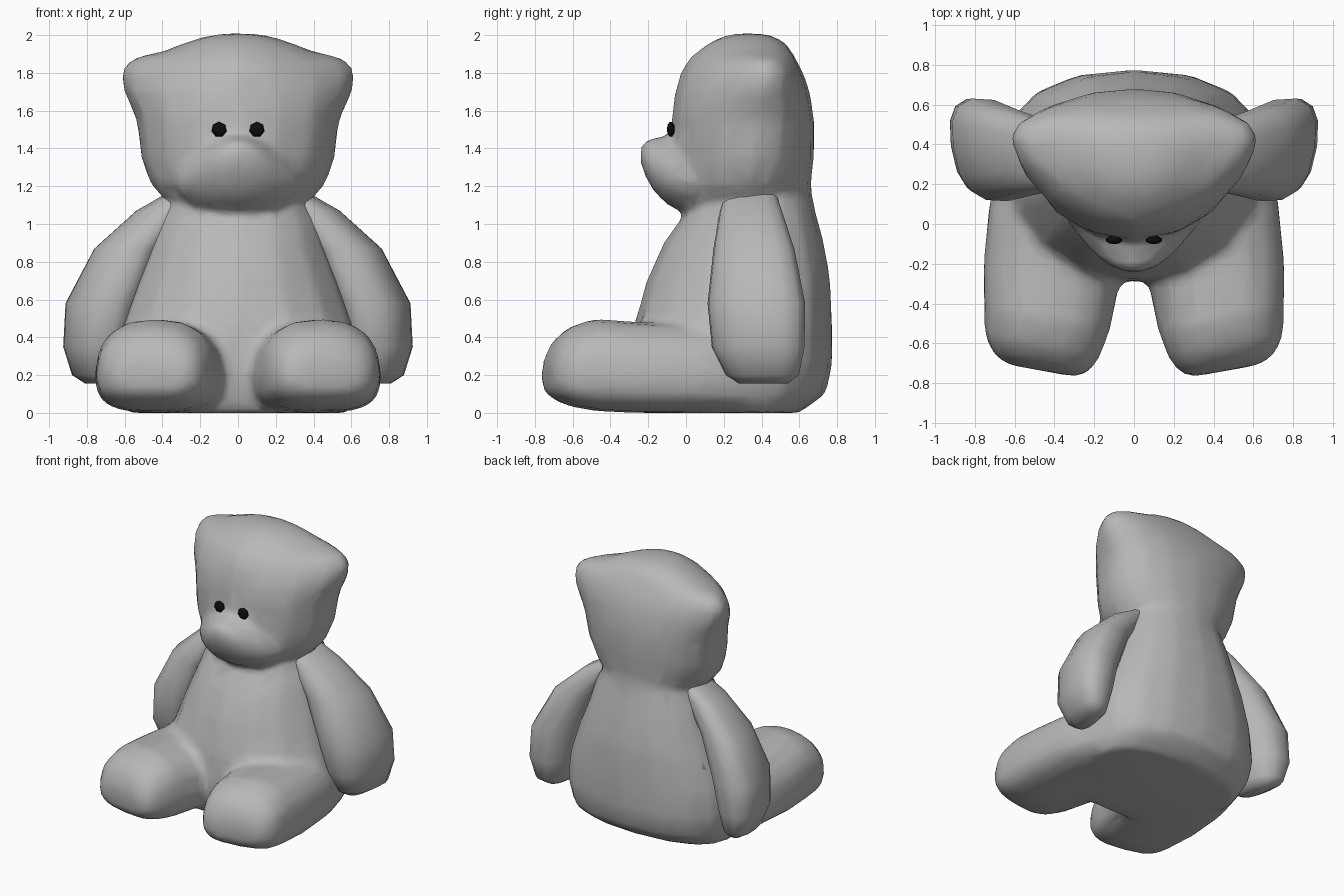
import bpy, bmesh, math
from mathutils import Vector

cube = bpy.data.objects.get("Cube")
if cube:
    bpy.data.objects.remove(cube)


def make_material(name, rgb):
    mat = bpy.data.materials.new(name)
    mat.use_nodes = True
    color = (*rgb, 1.0)
    mat.diffuse_color = color
    mat.node_tree.nodes["Principled BSDF"].inputs["Base Color"].default_value = color
    return mat


grey = make_material("plush grey", (0.48, 0.48, 0.48))
black = make_material("eye black", (0.004, 0.004, 0.004))


def loft(bm, sections, to_point, power, sides=16):
    """Closed skin through rounded sections: (t, u_low, u_high, v_low, v_mid, v_high)."""
    rings = []
    for i, (t, u0, u1, v0, vm, v1) in enumerate(sections):
        p_low, p_high = power(i)
        ring = []
        for k in range(sides):
            a = math.tau * k / sides
            c, s = math.cos(a), math.sin(a)
            e = 2 / (p_low if s < 0 else p_high)
            u = (u0 + u1) / 2 + (u1 - u0) / 2 * math.copysign(abs(c) ** e, c)
            v = vm + (vm - v0 if s < 0 else v1 - vm) * math.copysign(abs(s) ** e, s)
            ring.append(bm.verts.new(to_point(t, u, v)))
        rings.append(ring)
    faces = [bm.faces.new(rings[0]), bm.faces.new(rings[-1])]
    for a, b in zip(rings, rings[1:]):
        for k in range(sides):
            j = (k + 1) % sides
            faces.append(bm.faces.new((a[k], a[j], b[j], b[k])))
    bmesh.ops.recalc_face_normals(bm, faces=faces)


def finish(bm, name, mat):
    mesh = bpy.data.meshes.new(name)
    bm.to_mesh(mesh)
    bm.free()
    mesh.materials.append(mat)
    mesh.shade_smooth()
    obj = bpy.data.objects.new(name, mesh)
    bpy.context.collection.objects.link(obj)
    return obj


def upright(t, u, v):
    return Vector((u, v, t))


def forward(t, u, v):
    return Vector((u, t, v))


body = bmesh.new()

# Torso: height, half width, front, widest, back
torso = [(0.0, .58, -.26, .32, .60), (.10, .63, -.28, .35, .74), (.25, .66, -.29, .35, .775),
         (.45, .64, -.28, .35, .775), (.70, .55, -.21, .36, .765), (.90, .47, -.12, .36, .73),
         (1.05, .43, -.01, .36, .69), (1.14, .37, .06, .37, .67), (1.28, .28, .12, .37, .66)]
loft(body, [(z, -w, w, f, m, b) for z, w, f, m, b in torso], upright, lambda i: (2.2, 2.3))

# Head, flaring out into the ear corners near the top
head = [(1.07, .25, .03, .26, .50), (1.13, .38, -.01, .28, .60), (1.20, .46, -.04, .32, .66),
        (1.35, .515, -.07, .36, .68), (1.55, .54, -.08, .40, .68), (1.70, .61, -.06, .42, .655),
        (1.80, .63, -.03, .43, .62), (1.875, .575, .01, .43, .58), (1.915, .40, .06, .41, .56),
        (1.965, .27, .13, .39, .52), (1.995, .17, .20, .37, .46), (2.008, .08, .25, .35, .41)]
front_power = [2, 2, 2.1, 2.1, 2.1, 1.8, 1.55, 1.45, 1.7, 2, 2, 2]
loft(body, [(z, -w, w, f, m, b) for z, w, f, m, b in head], upright,
     lambda i: (front_power[i], 2.1))

# Muzzle: depth, half width, bottom, widest, top
muzzle = [(.20, .36, 1.06, 1.22, 1.44), (0.0, .33, 1.055, 1.23, 1.46),
          (-.10, .25, 1.10, 1.26, 1.465), (-.17, .18, 1.17, 1.30, 1.46),
          (-.215, .12, 1.25, 1.34, 1.445), (-.24, .06, 1.32, 1.37, 1.41)]
loft(body, [(y, -w, w, b, m, t) for y, w, b, m, t in muzzle], forward,
     lambda i: (2.0, 1.8))

# Legs: depth, inner, outer, bottom, top, with the soles turned inward
legs = [(.35, .10, .64, 0.0, .42), (.05, .06, .73, 0.0, .47), (-.28, .08, .76, 0.0, .485),
        (-.48, .12, .755, .01, .50), (-.62, .17, .75, .035, .455), (-.70, .22, .71, .075, .38),
        (-.74, .28, .64, .12, .28)]
for side in (1, -1):
    loft(body, [(y, i, o, b, b * .6 + t * .4, t) for y, i, o, b, t in legs],
         lambda y, x, z: Vector((side * x, y + .18 * (x - .45), z)), lambda i: (3.0, 2.4))

# Fuse the skin, soften the joins, then return to a coarse mesh
body = finish(body, "body", grey)
remesh = body.modifiers.new("fuse", "REMESH")
remesh.mode = "VOXEL"
remesh.voxel_size = 0.03
remesh.use_smooth_shade = True
soften = body.modifiers.new("soften", "SMOOTH")
soften.factor = 0.5
soften.iterations = 8
coarse = body.modifiers.new("coarse", "DECIMATE")
coarse.ratio = 0.12

# Arms: height, inner, outer, front, back, with the hands turned a little inward
arms = [(.155, .69, .80, .27, .53), (.20, .65, .87, .20, .59), (.35, .60, .92, .125, .62),
        (.58, .54, .91, .105, .625), (.87, .42, .76, .145, .575), (1.07, .27, .54, .19, .52),
        (1.15, .18, .40, .22, .50), (1.21, .16, .29, .27, .47)]
for side, label in ((1, "left"), (-1, "right")):
    bm = bmesh.new()
    loft(bm, [(z, i, o, f, (f + b) / 2, b) for z, i, o, f, b in arms],
         lambda z, x, y: Vector((side * (x + .14 * (y - .37)), y + .06 * (x - .6), z)),
         lambda i: (2.5, 2.5), sides=14)
    finish(bm, label + "_arm", grey)

# Eyes: small flattened beads
for side, label in ((1, "left"), (-1, "right")):
    bm = bmesh.new()
    bmesh.ops.create_uvsphere(bm, u_segments=7, v_segments=5, radius=.043)
    for v in bm.verts:
        v.co = Vector((side * (.10 + v.co.x), -.08 + v.co.z * .5, 1.50 + v.co.y))
    bmesh.ops.recalc_face_normals(bm, faces=bm.faces)
    finish(bm, label + "_eye", black)
